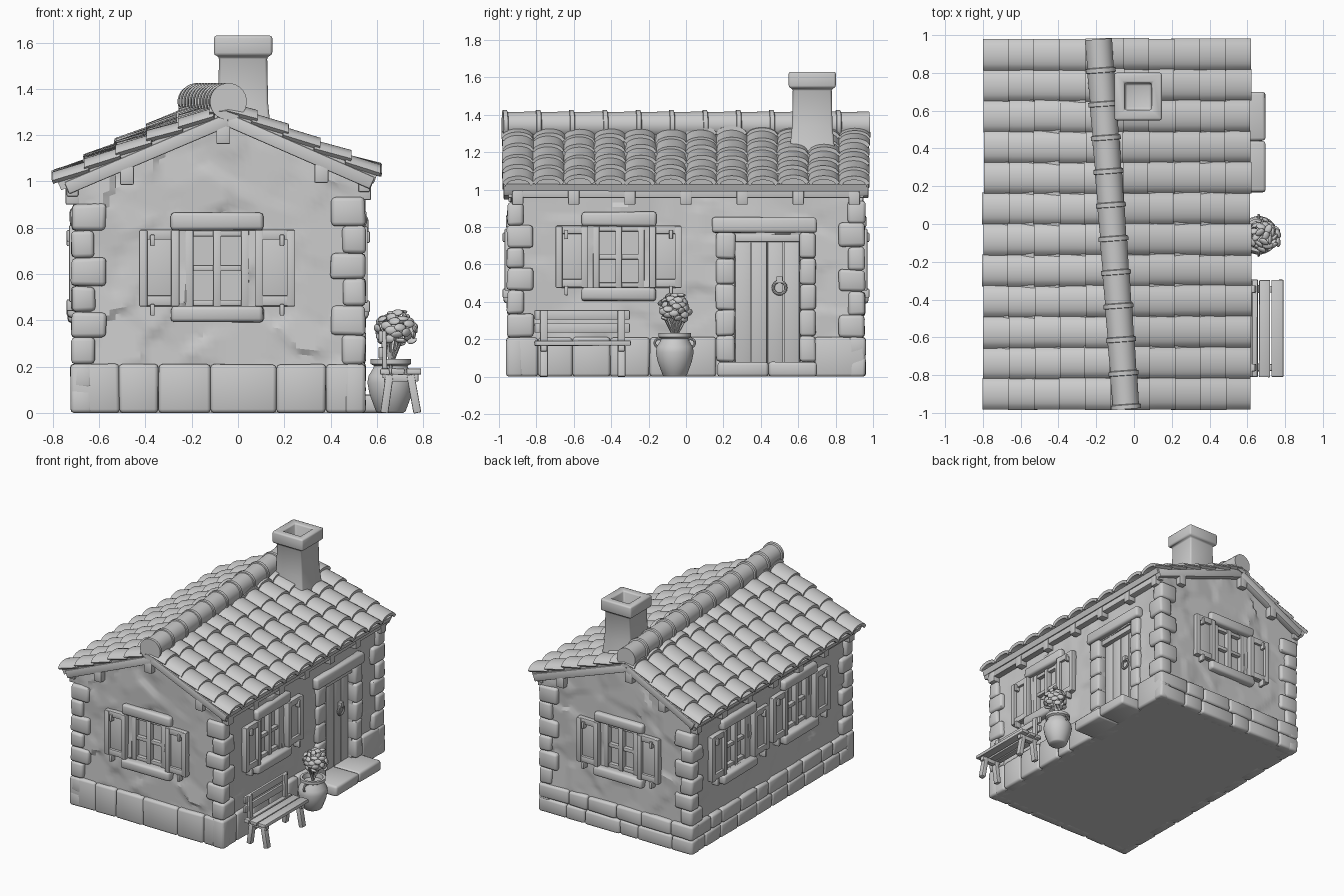
import bpy, bmesh, math, random
from mathutils import Vector, Matrix, noise

random.seed(4)
if "Cube" in bpy.data.objects:
    bpy.data.objects.remove(bpy.data.objects["Cube"])

GREY = (0.6, 0.6, 0.6, 1)
mat = bpy.data.materials.new("plain_grey")
mat.use_nodes = True
mat.diffuse_color = GREY
mat.node_tree.nodes["Principled BSDF"].inputs["Base Color"].default_value = GREY

X0, X1, Y1 = -0.69, 0.52, 0.93      # wall planes
EDGE_L, EDGE_R, END = -0.80, 0.62, 0.98


def jit(a):
    return random.uniform(-a, a)


def finish(bm, name, bevel=0.0, angle=40, mods=()):
    bmesh.ops.recalc_face_normals(bm, faces=bm.faces[:])
    me = bpy.data.meshes.new(name)
    bm.to_mesh(me)
    bm.free()
    ob = bpy.data.objects.new(name, me)
    bpy.context.collection.objects.link(ob)
    me.materials.append(mat)
    bpy.ops.object.select_all(action='DESELECT')
    ob.select_set(True)
    bpy.context.view_layer.objects.active = ob
    for kind, props in mods:
        m = ob.modifiers.new(kind, kind)
        for k, v in props.items():
            setattr(m, k, v)
        bpy.ops.object.modifier_apply(modifier=m.name)
    if bevel:
        m = ob.modifiers.new("bevel", 'BEVEL')
        m.width, m.segments = bevel, 2
        bpy.ops.object.modifier_apply(modifier=m.name)
    bpy.ops.object.shade_smooth_by_angle(angle=math.radians(angle))
    return ob


def box(bm, x0, x1, y0, y1, z0, z1, j=0.0):
    mid = Vector((x0 + x1, y0 + y1, z0 + z1)) / 2
    size = Matrix.Diagonal((abs(x1 - x0), abs(y1 - y0), abs(z1 - z0), 1))
    for v in bmesh.ops.create_cube(bm, size=1, matrix=Matrix.Translation(mid) @ size)["verts"]:
        v.co += Vector((jit(j), jit(j), jit(j) if v.co.z > 0.02 else 0))


def wall_box(bm, side, u0, u1, z0, z1, d0, d1, j=0.0):
    # u runs along the wall, d points out of it
    if side in ("front", "back"):
        s = -1 if side == "front" else 1
        box(bm, u0, u1, s * (Y1 + d0), s * (Y1 + d1), z0, z1, j)
    elif side == "right":
        box(bm, X1 + d0, X1 + d1, u0, u1, z0, z1, j)
    else:
        box(bm, X0 - d0, X0 - d1, u0, u1, z0, z1, j)


def beam(bm, a, b, w, h):
    a, b = Vector(a), Vector(b)
    rot = (b - a).to_track_quat('X', 'Z').to_matrix().to_4x4()
    m = Matrix.Translation((a + b) / 2) @ rot @ Matrix.Diagonal(((b - a).length, w, h, 1))
    bmesh.ops.create_cube(bm, size=1, matrix=m)


def lathe(bm, profile, matrix, n=24):
    rings = []
    for r, z in profile:
        rings.append([bm.verts.new(matrix @ Vector((r * math.cos(t), r * math.sin(t), z)))
                      for t in (math.tau * (i + 0.5) / n for i in range(n))])
    for a, b in zip(rings, rings[1:]):
        for i in range(n):
            bm.faces.new((a[i], a[(i + 1) % n], b[(i + 1) % n], b[i]))
    bm.faces.new(rings[0][::-1])
    bm.faces.new(rings[-1])


def ring(bm, centre, R, r, rot):
    pts = [[bm.verts.new(Vector(centre) + rot @ Vector((
        (R + r * math.cos(q)) * math.cos(p), (R + r * math.cos(q)) * math.sin(p), r * math.sin(q))))
        for q in (math.tau * k / 8 for k in range(8))] for p in (math.tau * i / 16 for i in range(16))]
    for i in range(16):
        for k in range(8):
            a, b = pts[i], pts[(i + 1) % 16]
            bm.faces.new((a[k], b[k], b[(k + 1) % 8], a[(k + 1) % 8]))


# Roof shape: the ridge runs slightly askew
def ridge_x(y):
    return -0.115 - 0.075 * y


def roof_z(x, y):
    r = ridge_x(y)
    return 1.31 - ((r - x) / (r - EDGE_L) * 0.32 if x < r else (x - r) / (EDGE_R - r) * 0.29)


# Window and door openings
windows = [("front", -0.09, 0.46), ("back", -0.11, 0.46), ("right", -0.36, 0.475),
           ("left", 0.39, 0.46), ("left", -0.33, 0.48)]
bm = bmesh.new()
for side, c, z in windows:
    wall_box(bm, side, c - 0.135, c + 0.135, z, z + 0.33, -0.05, 0.1)
wall_box(bm, "right", 0.26, 0.61, 0.07, 0.76, -0.06, 0.1)
cutter = finish(bm, "opening_cutter")
cutter.hide_render = True

# Rough stone walls with gables
bm = bmesh.new()
bmesh.ops.create_cube(bm, size=1)
bmesh.ops.subdivide_edges(bm, edges=bm.edges[:], cuts=44, use_grid_fill=True)
for v in bm.verts:
    x = X0 + (v.co.x + 0.5) * (X1 - X0)
    y = v.co.y * 2 * Y1
    p = Vector((x, y, (v.co.z + 0.5) * (roof_z(x, y) - 0.04)))
    cell = noise.voronoi(p * 5)[1][0]
    d = max(-0.012, min(0.014, 0.03 * (p * 5 - cell).dot(noise.noise_vector(cell * 3.7))))
    out = Vector((round(v.co.x * 1.01), round(v.co.y * 1.01), 0))
    v.co = p + out * d
finish(bm, "stone_walls", angle=25, mods=[('BOOLEAN', {"object": cutter, "operation": 'DIFFERENCE'})])
bpy.data.objects.remove(cutter)

# Plinth blocks around the foot
bm = bmesh.new()
for side, lo, hi in (("front", -0.725, 0.55), ("back", -0.725, 0.55), ("left", -0.96, 0.96),
                     ("right", -0.96, 0.16), ("right", 0.69, 0.96)):
    rows = 1 if side in ("front", "right") else 2
    for k in range(rows):
        n = max(1, round((hi - lo) / 0.2))
        cuts = [lo] + [lo + (hi - lo) * (i + jit(0.25)) / n for i in range(1, n)] + [hi]
        for a, b in zip(cuts, cuts[1:]):
            wall_box(bm, side, a, b, 0.21 * k / rows, 0.21 * (k + 1) / rows, -0.06, 0.03, 0.003)
finish(bm, "plinth_stones", 0.016, 50)

# Corner stones
bm = bmesh.new()
for sx, cx in ((1, X0 - 0.03), (-1, X1 + 0.03)):
    for sy in (1, -1):
        z = 0.21
        for k in range(6):
            h = 0.12 + jit(0.012)
            lx, ly = (0.15, 0.09) if k % 2 else (0.10, 0.14)
            box(bm, cx, cx + sx * lx, -sy * 0.957, -sy * (0.957 - ly), z, z + h, 0.005)
            z += h
finish(bm, "corner_stones", 0.018, 50)

# Windows
frames, panes, stones, shutters = (bmesh.new() for _ in range(4))
for side, c, z in windows:
    top = z + 0.33
    for u in (-0.12, 0, 0.12):
        wall_box(frames, side, c + u - 0.017, c + u + 0.017, z, top, -0.045, 0.0)
    for h in (z + 0.015, z + 0.165, top - 0.015):
        wall_box(frames, side, c - 0.13, c + 0.13, h - 0.013, h + 0.013, -0.045, -0.008)
    wall_box(panes, side, c - 0.13, c + 0.13, z, top, -0.045, -0.038)
    wall_box(stones, side, c - 0.2, c + 0.2, top, top + 0.075, -0.03, 0.035, 0.004)
    wall_box(stones, side, c - 0.2, c + 0.2, z - 0.07, z, -0.03, 0.045, 0.004)
    for s in (-1, 1):
        a, b = c + s * 0.165, c + s * 0.335
        wall_box(shutters, side, a, b, z, top, -0.01, 0.018)
        for e in (a + s * 0.016, b - s * 0.016):
            wall_box(shutters, side, e - 0.018, e + 0.018, z, top, 0, 0.04)
        for h in (z + 0.025, top - 0.02):
            wall_box(shutters, side, min(a, b), max(a, b), h - 0.022, h + 0.022, 0, 0.036)
        for h in (z - 0.02, top - 0.05):
            wall_box(shutters, side, c + s * 0.28 - 0.01, c + s * 0.28 + 0.01, h - 0.02, h + 0.03, 0, 0.05)
finish(frames, "window_frames", 0.004)
finish(panes, "window_panes")
finish(stones, "lintels_and_sills", 0.016, 50)
finish(shutters, "shutters", 0.005)

# Door with stone surround, step and ring handle
bm = bmesh.new()
for i in range(4):
    wall_box(bm, "right", 0.262 + i * 0.087, 0.345 + i * 0.087, 0.07, 0.74, -0.065, -0.035 + jit(0.004))
wall_box(bm, "right", 0.26, 0.61, 0.72, 0.76, -0.06, 0.0)
finish(bm, "door_planks", 0.005)
bm = bmesh.new()
for a, b in ((0.16, 0.262), (0.608, 0.695)):
    for k in range(5):
        wall_box(bm, "right", a, b, 0.08 + k * 0.138, 0.218 + k * 0.138, -0.05, 0.03, 0.004)
wall_box(bm, "right", 0.14, 0.70, 0.77, 0.85, -0.03, 0.042, 0.004)
wall_box(bm, "right", 0.17, 0.44, 0, 0.08, -0.08, 0.175, 0.004)
wall_box(bm, "right", 0.44, 0.70, 0, 0.08, -0.08, 0.175, 0.004)
finish(bm, "door_stones", 0.016, 50)
bm = bmesh.new()
ring(bm, (X1 - 0.018, 0.5, 0.475), 0.034, 0.008, Matrix.Rotation(math.pi / 2, 3, 'Y'))
wall_box(bm, "right", 0.485, 0.515, 0.50, 0.535, -0.04, -0.005)
finish(bm, "door_ring")

# Roof deck, barge boards, eave beams and beam ends
bm = bmesh.new()
rows = [[bm.verts.new((x, y, roof_z(x, y))) for x in (EDGE_L + 0.02, ridge_x(y), EDGE_R - 0.02)]
        for y in (-0.965, 0.965)]
for i in range(2):
    bm.faces.new((rows[0][i], rows[0][i + 1], rows[1][i + 1], rows[1][i]))
finish(bm, "roof_deck", mods=[('SOLIDIFY', {"thickness": 0.04, "offset": -1})])
bm = bmesh.new()
for y in (-0.95, 0.95):
    for e in (EDGE_L + 0.06, EDGE_R - 0.04):
        beam(bm, (e, y, roof_z(e, y) - 0.045), (ridge_x(y), y, 1.265), 0.05, 0.055)
    for x in (-0.48, ridge_x(y) - 0.02, 0.36):
        h = roof_z(x, y) - 0.06
        box(bm, x - 0.03, x + 0.03, y - 0.025, y + 0.025, h - 0.08, h)
for x, s in ((X0 - 0.025, -1), (X1 + 0.025, 1)):
    h = roof_z(x, 0) - 0.05
    box(bm, x - 0.025, x + 0.025, -0.95, 0.95, h - 0.045, h + 0.02)
    for k in range(7):
        y = -0.9 + k * 0.3
        box(bm, x - 0.03, x + 0.03, y - 0.03, y + 0.03, h - 0.08, h)
finish(bm, "roof_timbers", 0.006)

# Barrel tiles, laid in overlapping rows up both slopes
bm = bmesh.new()
COLS, STEP, N = 12, 0.135, 10
for edge, s in ((EDGE_L, 1), (EDGE_R, -1)):
    for c in range(COLS):
        w = END / COLS
        yc = -END + w * (2 * c + 1)
        x = edge
        while (ridge_x(yc) - x) * s > 0.02:
            run = min(STEP + 0.02, (ridge_x(yc) - x) * s)
            lift, dy, dx = 0.022 + jit(0.005), jit(0.004), jit(0.006)
            grid = []
            for v in (0, 0.12, 0.6, 1):
                px = x + s * run * v + dx * (1 - v)
                line = []
                for i in range(N + 1):
                    t = 2 * i / N - 1
                    py = yc + t * w * 1.03 + dy
                    pz = roof_z(px, yc) + 0.045 * math.sqrt(1 - 0.97 * t * t) - 0.012
                    line.append(bm.verts.new((px, py, pz + lift * (1 - v))))
                grid.append(line)
            for a, b in zip(grid, grid[1:]):
                for i in range(N):
                    bm.faces.new((a[i], a[i + 1], b[i + 1], b[i]))
            x += s * STEP
finish(bm, "roof_tiles", angle=45, mods=[('SOLIDIFY', {"thickness": 0.022, "offset": -1})])

# Ridge caps, one collar per joint
a, b = Vector((ridge_x(-END), -END, 1.345)), Vector((ridge_x(END), END, 1.345))
L = (b - a).length
profile = []
for k in range(11):
    t = L * k / 11
    profile += [(0.08, t), (0.08, t + 0.022), (0.07, t + 0.026), (0.073, t + L / 11 - 0.002)]
bm = bmesh.new()
lathe(bm, profile, Matrix.Translation(a) @ (b - a).to_track_quat('Z', 'Y').to_matrix().to_4x4())
finish(bm, "ridge_caps")

# Chimney with a hollow cap
bm = bmesh.new()
r2 = math.sqrt(2)
outline = [(0.145, 1.08), (0.118, 1.24), (0.108, 1.34), (0.104, 1.54), (0.126, 1.545),
           (0.126, 1.63), (0.072, 1.63), (0.068, 1.5)]
lathe(bm, [(r * r2, z) for r, z in outline], Matrix.Translation((0.022, 0.675, 0)), 4)
finish(bm, "chimney", 0.012, 50)

# Bench
bm = bmesh.new()
for x0, x1 in ((0.615, 0.655), (0.662, 0.72), (0.727, 0.79)):
    box(bm, x0, x1, -0.81, -0.295, 0.165, 0.192, 0.002)
for z in (0.235, 0.305):
    beam(bm, (0.617, -0.81, z + 0.025), (0.617, -0.30, z + 0.025), 0.02, 0.05)
for y in (-0.76, -0.345):
    beam(bm, (0.655, y, 0.165), (0.632, y, 0), 0.042, 0.034)
    beam(bm, (0.745, y, 0.165), (0.775, y, 0), 0.042, 0.034)
    beam(bm, (0.635, y, 0.15), (0.63, y, 0.355), 0.04, 0.022)
    box(bm, 0.63, 0.78, y - 0.018, y + 0.018, 0.135, 0.167)
finish(bm, "bench", 0.005)

# Flower pot with two handles
POT = Vector((0.66, -0.06, 0))
bm = bmesh.new()
lathe(bm, [(0.055, 0), (0.065, 0.008), (0.092, 0.08), (0.102, 0.13), (0.097, 0.16), (0.078, 0.19),
           (0.073, 0.203), (0.088, 0.212), (0.088, 0.232), (0.07, 0.232), (0.065, 0.2)],
      Matrix.Translation(POT))
for s in (-1, 1):
    ring(bm, POT + Vector((0, s * 0.085, 0.18)), 0.022, 0.007, Matrix.Rotation(math.pi / 2, 3, 'Y'))
finish(bm, "flower_pot")

# Plant: stems, with petals and leaves spread over a dome
bm = bmesh.new()
heart = Vector((0.685, -0.06, 0.36))
for i in range(46):
    h = 1 - 1.7 * (i + 0.5) / 46
    t = i * 2.4
    d = Vector((math.cos(t) * math.sqrt(1 - h * h), math.sin(t) * math.sqrt(1 - h * h), h))
    p = heart + d * 0.08 * random.uniform(0.8, 1.1)
    if i % 4 == 0:
        beam(bm, POT + Vector((0, 0, 0.2)), p, 0.008, 0.008)
    m = Matrix.Translation(p) @ (d + Vector((jit(0.6), jit(0.6), jit(0.6)))).to_track_quat('Z', 'Y').to_matrix().to_4x4()
    bmesh.ops.create_icosphere(bm, subdivisions=2, radius=1,
                               matrix=m @ Matrix.Diagonal((0.027, 0.019, 0.01, 1)))
finish(bm, "plant")
